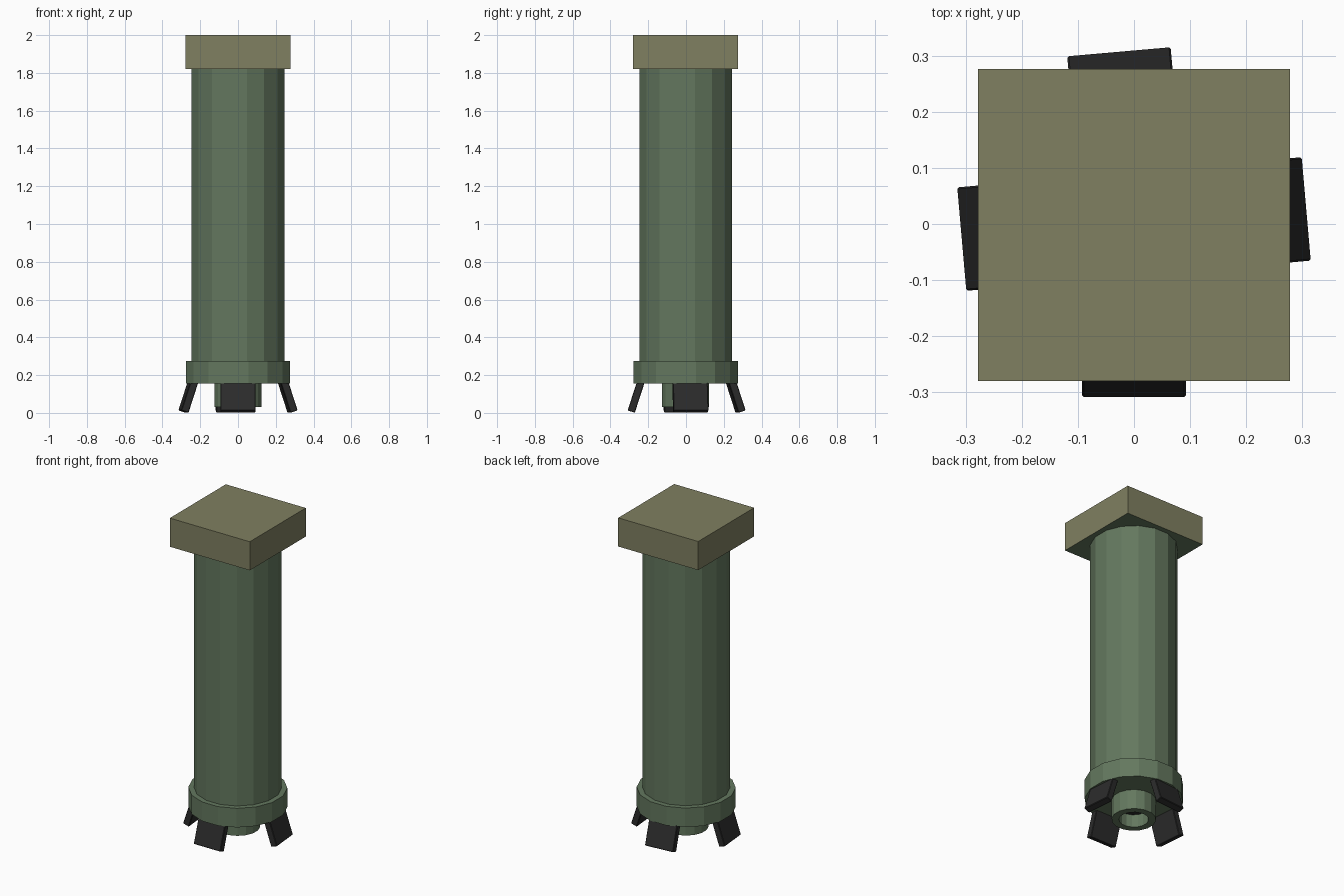
import bpy, bmesh, math
from mathutils import Matrix, Vector

if "Cube" in bpy.data.objects:
    bpy.data.objects.remove(bpy.data.objects["Cube"])

CY = -0.002  # small offset of the whole column


def material(name, rgb):
    m = bpy.data.materials.new(name)
    m.diffuse_color = (*rgb, 1)
    m.use_nodes = True
    m.node_tree.nodes["Principled BSDF"].inputs["Base Color"].default_value = m.diffuse_color
    return m


GREEN = material("drab_green", (0.126, 0.187, 0.113))
TAN = material("olive_tan", (0.214, 0.214, 0.119))
BLACK = material("fin_black", (0.024, 0.024, 0.024))


def make(name, bm, *mats):
    bmesh.ops.recalc_face_normals(bm, faces=bm.faces)
    me = bpy.data.meshes.new(name)
    bm.to_mesh(me)
    bm.free()
    ob = bpy.data.objects.new(name, me)
    bpy.context.collection.objects.link(ob)
    for m in mats:
        me.materials.append(m)
    return ob


def lathe(name, profile, *mats, sides=16):
    """Revolve (radius, z) points into a faceted solid; a flat face looks forward."""
    bm = bmesh.new()
    rings = []
    for r, z in profile:
        ring = []
        for i in range(sides):
            a = (i + 0.5) * math.tau / sides
            ring.append(bm.verts.new((r * math.cos(a), r * math.sin(a) + CY, z)))
        rings.append(ring)
    for lo, hi in zip(rings, rings[1:]):
        for i in range(sides):
            j = (i + 1) % sides
            bm.faces.new((lo[i], lo[j], hi[j], hi[i]))
    bm.faces.new(rings[0])
    bm.faces.new(rings[-1])
    return make(name, bm, *mats)


# Long tube and its base collar
lathe("body_tube", [(0.25, 0.2), (0.25, 1.83)], GREEN)
lathe("base_collar", [(0.282, 0.155), (0.282, 0.275)], GREEN)

# Short hollow nozzle below the collar, with a dark recess
nozzle = lathe("nozzle", [(0.127, 0.16), (0.127, 0.03), (0.085, 0.03), (0.085, 0.11)],
               GREEN, BLACK)
for p in nozzle.data.polygons:
    if 0.1 < p.center.z < 0.12:
        p.material_index = 1

# Square cap, green underneath
bm = bmesh.new()
bmesh.ops.create_cube(bm, size=1, matrix=Matrix.Translation((0, CY, 1.91))
                      @ Matrix.Diagonal((0.556, 0.556, 0.18, 1)))
cap = make("square_cap", bm, TAN, GREEN)
for p in cap.data.polygons:
    if p.normal.z < -0.5:
        p.material_index = 1

# Four splayed fins
TILT = math.radians(18)
for i, deg in enumerate((5, 95, 185, 270)):
    bm = bmesh.new()
    place = (Matrix.Rotation(math.radians(deg), 4, 'Z')
             @ Matrix.Translation((0.29, 0, 0.007))
             @ Matrix.Rotation(-TILT, 4, 'Y')
             @ Matrix.Translation((0, 0, 0.1))
             @ Matrix.Diagonal((0.04, 0.185, 0.2, 1)))
    bmesh.ops.create_cube(bm, size=1, matrix=place)
    fin = make(f"fin_{i + 1}", bm, BLACK)
    bev = fin.modifiers.new("bevel", 'BEVEL')
    bev.width = 0.003
    bev.segments = 1
